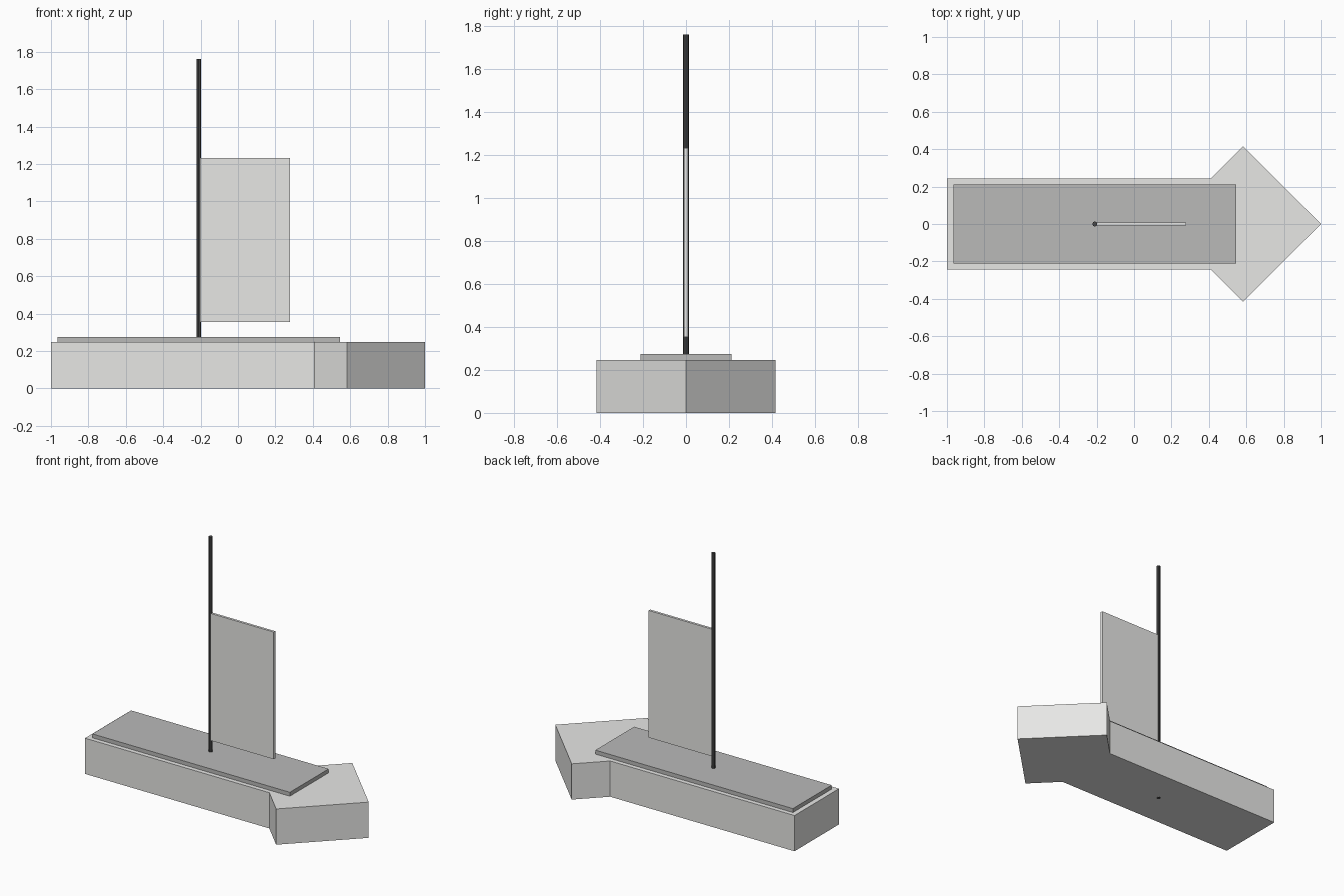
import bpy, bmesh
from mathutils import Matrix

if "Cube" in bpy.data.objects:
    bpy.data.objects.remove(bpy.data.objects["Cube"])


def material(name, r, g, b):
    m = bpy.data.materials.new(name)
    m.diffuse_color = (r, g, b, 1.0)
    m.use_nodes = True
    m.node_tree.nodes["Principled BSDF"].inputs["Base Color"].default_value = m.diffuse_color
    return m


LIGHT = material("light_grey", 0.80, 0.80, 0.785)
MID = material("mid_grey", 0.49, 0.49, 0.485)
DARK = material("dark_grey", 0.065, 0.065, 0.065)


def finish(name, bm, mat):
    bmesh.ops.recalc_face_normals(bm, faces=bm.faces)
    mesh = bpy.data.meshes.new(name)
    bm.to_mesh(mesh)
    bm.free()
    mesh.materials.append(mat)
    obj = bpy.data.objects.new(name, mesh)
    bpy.context.collection.objects.link(obj)
    return obj


def prism(name, outline, z0, z1, mat):
    """Extrude a flat outline from z0 up to z1."""
    bm = bmesh.new()
    face = bm.faces.new([bm.verts.new((x, y, z0)) for x, y in outline])
    ext = bmesh.ops.extrude_face_region(bm, geom=[face])
    top = [v for v in ext["geom"] if isinstance(v, bmesh.types.BMVert)]
    bmesh.ops.translate(bm, verts=top, vec=(0, 0, z1 - z0))
    return finish(name, bm, mat)


def box(name, x0, x1, half_y, z0, z1, mat):
    outline = [(x0, -half_y), (x1, -half_y), (x1, half_y), (x0, half_y)]
    return prism(name, outline, z0, z1, mat)


# Hull: straight body with a flared arrowhead bow, mirrored across y
side = [(-1.0, -0.243), (0.41, -0.243), (0.583, -0.416)]
hull_outline = side + [(1.0, 0.0)] + [(x, -y) for x, y in reversed(side)]
prism("hull", hull_outline, 0.0, 0.247, LIGHT)

# Raised deck plate
box("deck", -0.966, 0.545, 0.212, 0.24, 0.274, MID)

# Mast: eight-sided pole that passes right through the hull
MAST_X, MAST_R = -0.21, 0.0132
Z0, Z1 = -0.001, 1.76
bm = bmesh.new()
bmesh.ops.create_cone(bm, cap_ends=True, segments=8, radius1=MAST_R, radius2=MAST_R,
                      depth=Z1 - Z0, matrix=Matrix.Translation((MAST_X, 0, (Z0 + Z1) / 2)))
finish("mast", bm, DARK)

# Sail: thin upright panel running forward from the mast
box("sail", MAST_X, 0.279, 0.0085, 0.354, 1.233, LIGHT)
